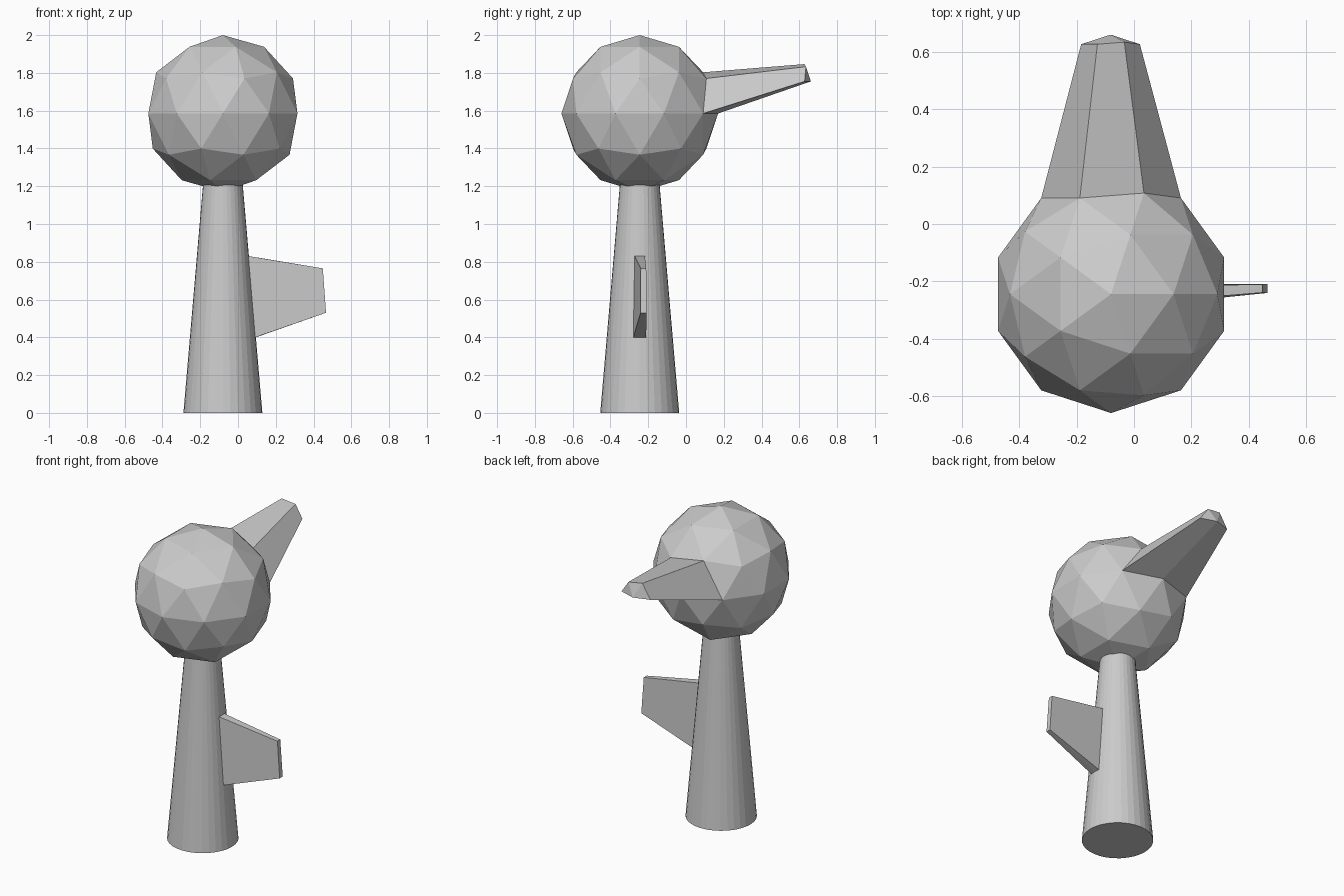
import bpy, bmesh
from mathutils import Matrix, Vector

if "Cube" in bpy.data.objects:
    bpy.data.objects.remove(bpy.data.objects["Cube"])

CX, CY = -0.08, -0.245


def make_object(name, bm):
    bmesh.ops.recalc_face_normals(bm, faces=bm.faces[:])
    mesh = bpy.data.meshes.new(name)
    bm.to_mesh(mesh)
    bm.free()
    obj = bpy.data.objects.new(name, mesh)
    bpy.context.collection.objects.link(obj)
    return obj


def extrude(bm, faces, move):
    """Extrude connected faces, reposition the new vertices with move(co)."""
    result = bmesh.ops.extrude_face_region(bm, geom=faces)
    for v in result["geom"]:
        if isinstance(v, bmesh.types.BMVert):
            v.co = move(v.co.copy())
    old = [f for f in faces if f.is_valid]
    bmesh.ops.delete(bm, geom=old, context="FACES")


# Head: low-poly ball with a beak drawn out of three faces
R, HZ = 0.415, 1.585
bm = bmesh.new()
bmesh.ops.create_icosphere(bm, subdivisions=2, radius=R,
                           matrix=Matrix.Translation((CX, CY, HZ)))
front = min(bm.verts, key=lambda v: (v.co - Vector((CX, CY + R, HZ))).length)
beak = [f for f in front.link_faces if f.calc_center_median().z > HZ + 0.01]
extrude(bm, beak, lambda c: Vector((CX - 0.002 + 0.42 * (c.x - CX),
                                    0.661 + 0.42 * (c.y - CY - R),
                                    1.755 + 0.42 * (c.z - HZ))))
make_object("head_with_beak", bm)

# Body: tapered post with a fin drawn out of two side faces
H, LOW, HIGH = 1.21, 0.40, 0.83
bm = bmesh.new()
bmesh.ops.create_cone(bm, cap_ends=True, segments=32, radius1=0.209,
                      radius2=0.105, depth=H,
                      matrix=Matrix.Translation((CX, CY, H / 2)))
for z in (LOW, HIGH):
    bmesh.ops.bisect_plane(bm, geom=bm.verts[:] + bm.edges[:] + bm.faces[:],
                           plane_co=(0, 0, z), plane_no=(0, 0, 1))


def fin_end(c):
    t = (c.z - LOW) / (HIGH - LOW)
    return Vector((0.466 - 0.017 * t,
                   -0.225 + (0.46 + 0.08 * t) * (c.y - CY),
                   0.53 + 0.235 * t))


fin = []
for f in bm.faces:
    c = f.calc_center_median()
    if LOW < c.z < HIGH and abs(c.y - CY) < 0.025 and c.x > CX:
        fin.append(f)
extrude(bm, fin, fin_end)
make_object("post_with_fin", bm)
